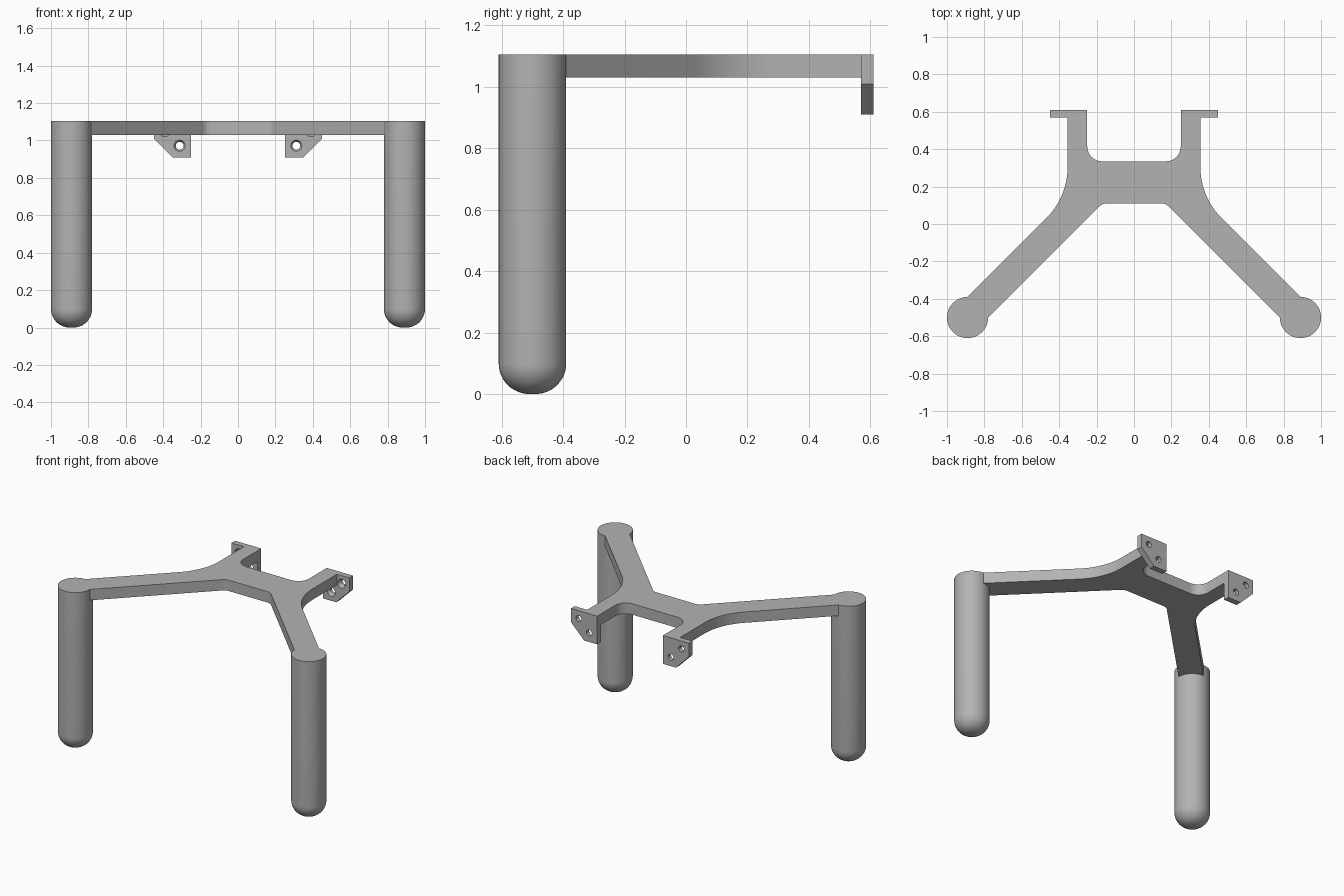
import bpy, bmesh
from math import sin, cos, radians, tan
from mathutils import Matrix, Vector

if "Cube" in bpy.data.objects:
    bpy.data.objects.remove(bpy.data.objects["Cube"])

TOP, UNDER = 1.105, 1.03
LEG_X, LEG_Y, LEG_R = 0.89, -0.5, 0.11

grey = bpy.data.materials.new("plain grey")
grey.use_nodes = True
grey.diffuse_color = (0.45, 0.45, 0.45, 1)
grey.node_tree.nodes["Principled BSDF"].inputs["Base Color"].default_value = grey.diffuse_color


def finish(name, bm):
    bmesh.ops.recalc_face_normals(bm, faces=bm.faces)
    mesh = bpy.data.meshes.new(name)
    bm.to_mesh(mesh)
    bm.free()
    mesh.materials.append(grey)
    obj = bpy.data.objects.new(name, mesh)
    bpy.context.collection.objects.link(obj)
    return obj


def smooth(obj):
    bpy.ops.object.select_all(action='DESELECT')
    bpy.context.view_layer.objects.active = obj
    obj.select_set(True)
    bpy.ops.object.shade_smooth_by_angle(angle=radians(30))


def arc(cx, cy, r, start, end, steps=12):
    angles = [radians(start + (end - start) * i / steps) for i in range(steps + 1)]
    return [(cx + r * cos(a), cy + r * sin(a)) for a in angles]


def prism(name, points, offset):
    """Extrude a closed outline of 3D points along offset."""
    bm = bmesh.new()
    face = bm.faces.new([bm.verts.new(p) for p in points])
    new = bmesh.ops.extrude_face_region(bm, geom=[face])["geom"]
    verts = [v for v in new if isinstance(v, bmesh.types.BMVert)]
    bmesh.ops.translate(bm, verts=verts, vec=Vector(offset))
    return finish(name, bm)


# Flat frame: half outline from rear notch to front edge, then mirrored
bend = 0.16
bend_r = bend / tan(radians(22.5))
half = arc(0.17, 0.415, 0.08, 270, 360)
half += [(0.25, 0.57), (0.355, 0.57)]
half += arc(0.355 + bend_r, 0.145 + bend, bend_r, 180, 225, 16)
half += arc(LEG_X, LEG_Y, LEG_R, 90, 180)
half += arc(0.145, 0.05, 0.06, 45, 90, 6)
outline = half + [(-x, y) for x, y in reversed(half)]
smooth(prism("frame", [(x, y, UNDER) for x, y in outline], (0, 0, TOP - UNDER)))


# Round legs with domed feet
def leg(name, side):
    bm = bmesh.new()
    profile = [(0, 0)] + arc(0.01, 0.1, 0.1, 270, 360) + [(LEG_R, TOP), (0, TOP)]
    verts = [bm.verts.new((r, 0, z)) for r, z in profile]
    edges = [bm.edges.new(pair) for pair in zip(verts, verts[1:])]
    bmesh.ops.spin(bm, geom=verts + edges, cent=(0, 0, 0), axis=(0, 0, 1),
                   angle=radians(360), steps=48)
    bmesh.ops.remove_doubles(bm, verts=bm.verts, dist=0.0001)
    bmesh.ops.translate(bm, verts=bm.verts, vec=(side * LEG_X, LEG_Y, 0))
    smooth(finish(name, bm))


# Mounting plates with two countersunk holes each
def plate(name, side):
    shape = [(0.25, TOP), (0.45, TOP), (0.45, 1.01), (0.35, 0.91), (0.25, 0.91)]
    obj = prism(name, [(side * x, 0.57, z) for x, z in shape], (0, 0.04, 0))
    bm = bmesh.new()
    for x, z in ((0.312, 0.972), (0.392, 1.05)):
        rings = []
        for y, r in ((0.565, 0.033), (0.585, 0.021), (0.63, 0.021)):
            ring = bmesh.ops.create_circle(
                bm, cap_ends=False, segments=32, radius=r,
                matrix=Matrix.Translation((side * x, y, z)) @ Matrix.Rotation(radians(90), 4, 'X'))
            rings.append(ring["verts"])
        for a, b in zip(rings, rings[1:]):
            for i in range(32):
                j = (i + 1) % 32
                bm.faces.new((a[i], a[j], b[j], b[i]))
        bm.faces.new(rings[0])
        bm.faces.new(rings[-1])
    cutter = finish("hole_cutter", bm)
    cutter.hide_render = True
    cut = obj.modifiers.new("holes", 'BOOLEAN')
    cut.operation = 'DIFFERENCE'
    cut.solver = 'EXACT'
    cut.object = cutter
    bpy.context.view_layer.objects.active = obj
    bpy.ops.object.modifier_apply(modifier=cut.name)
    bpy.data.objects.remove(cutter)
    smooth(obj)


for label, side in (("left", 1), ("right", -1)):
    leg(label + "_leg", side)
    plate(label + "_mounting_plate", side)
